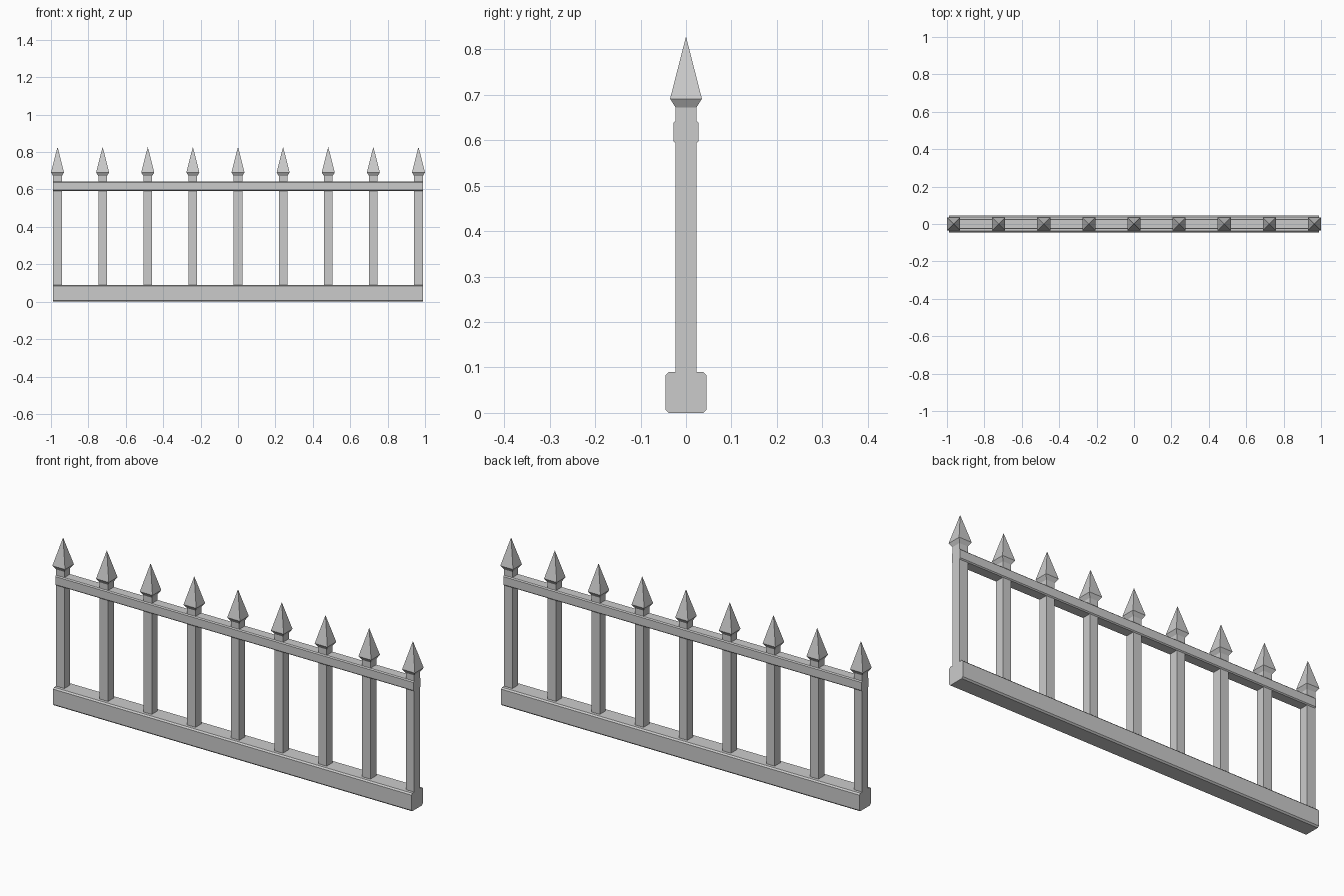
import bpy
import bmesh

if "Cube" in bpy.data.objects:
    bpy.data.objects.remove(bpy.data.objects["Cube"])

POST_COUNT = 9
POST_REACH = 0.965      # centre of the outermost posts
POST_HALF = 0.023
RAIL_REACH = POST_REACH + POST_HALF


def finish(bm, name):
    bmesh.ops.recalc_face_normals(bm, faces=bm.faces)
    mesh = bpy.data.meshes.new(name)
    bm.to_mesh(mesh)
    bm.free()
    obj = bpy.data.objects.new(name, mesh)
    bpy.context.collection.objects.link(obj)
    return obj


def rail(name, half, z0, z1, c):
    """Bar along x with chamfered long edges."""
    profile = [(-half + c, z0), (half - c, z0), (half, z0 + c), (half, z1 - c),
               (half - c, z1), (-half + c, z1), (-half, z1 - c), (-half, z0 + c)]
    bm = bmesh.new()
    end = bm.faces.new([bm.verts.new((-RAIL_REACH, y, z)) for y, z in profile])
    ext = bmesh.ops.extrude_face_region(bm, geom=[end], use_keep_orig=True)
    verts = [g for g in ext["geom"] if isinstance(g, bmesh.types.BMVert)]
    bmesh.ops.translate(bm, verts=verts, vec=(2 * RAIL_REACH, 0, 0))
    return finish(bm, name)


def picket(name, x):
    """Square post that flares into a pyramid spearhead."""
    bm = bmesh.new()
    rings = []
    for h, z in [(POST_HALF, 0.05), (POST_HALF, 0.672), (0.035, 0.691)]:
        rings.append([bm.verts.new((sx * h, sy * h, z))
                      for sx, sy in ((-1, -1), (1, -1), (1, 1), (-1, 1))])
    tip = bm.verts.new((0, 0, 0.828))
    bm.faces.new(rings[0])
    for i in range(4):
        j = (i + 1) % 4
        for a, b in zip(rings, rings[1:]):
            bm.faces.new((a[i], a[j], b[j], b[i]))
        bm.faces.new((rings[-1][i], rings[-1][j], tip))
    obj = finish(bm, name)
    obj.location.x = x
    return obj


# Horizontal members
rail("base_rail", 0.045, 0.0, 0.09, 0.007)
rail("top_rail", 0.028, 0.593, 0.643, 0.005)

# Evenly spaced spear-topped posts
for n in range(POST_COUNT):
    picket(f"picket_{n + 1}", -POST_REACH + 2 * POST_REACH * n / (POST_COUNT - 1))
